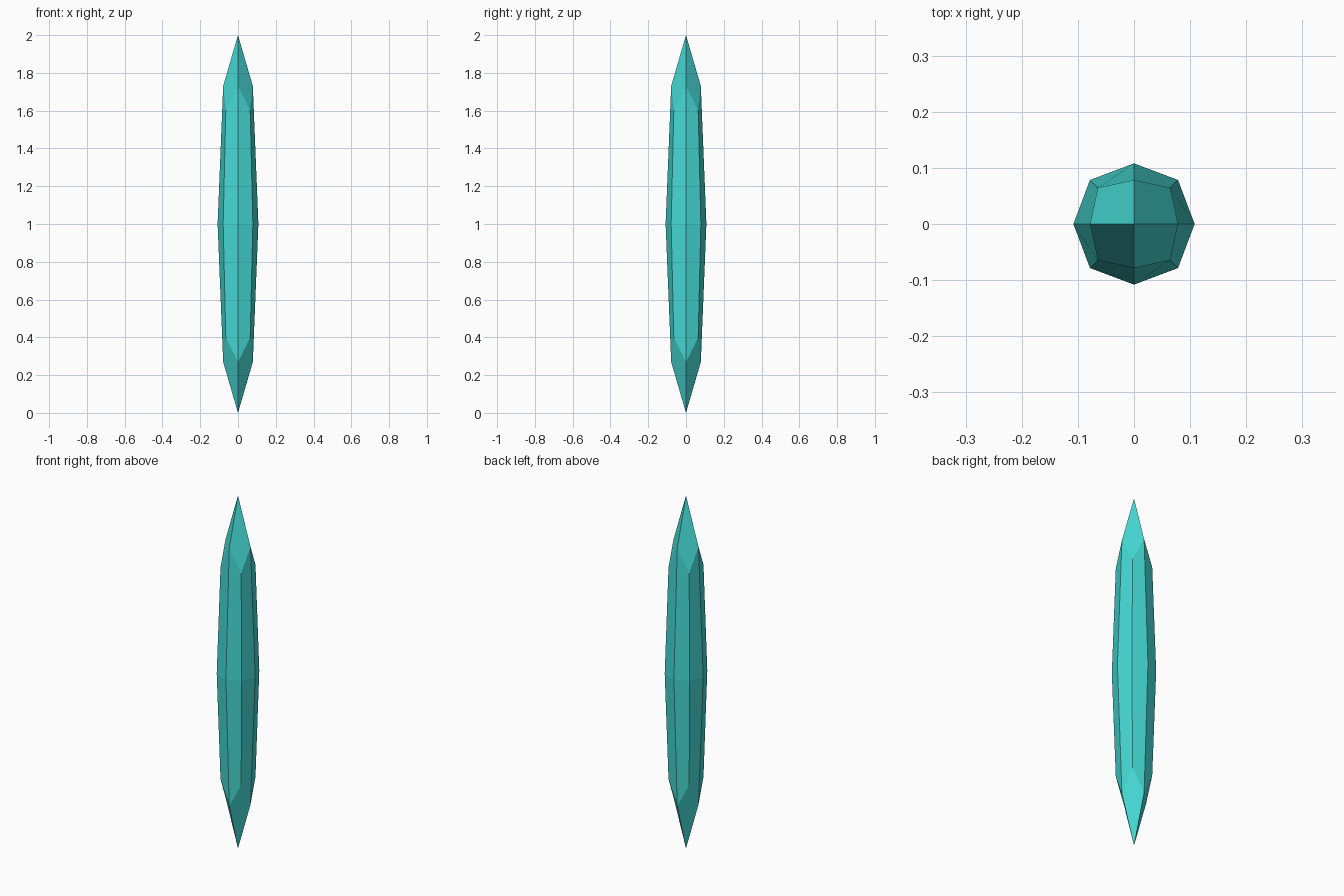
import bpy, bmesh
from math import sin, cos, pi, sqrt

if "Cube" in bpy.data.objects:
    bpy.data.objects.remove(bpy.data.objects["Cube"])

bm = bmesh.new()


def ring(axis_r, axis_z, diag, diag_z):
    """Eight points, alternating between axis corners and diagonal corners."""
    verts = []
    for i in range(8):
        r, z = (axis_r, axis_z) if i % 2 == 0 else (diag * sqrt(2), diag_z)
        a = i * pi / 4
        verts.append(bm.verts.new((r * cos(a), r * sin(a), z)))
    return verts


# Widest ring around the middle
girdle = ring(0.108, 1.0, 0.0785, 1.0)

# Upper and lower halves: tapering sides closed by a four-faced point
for s in (1, -1):
    shoulder = ring(0.0785, 1 + 0.73 * s, 0.0645, 1 + 0.6 * s)
    tip = bm.verts.new((0, 0, 1 + s))
    for i in range(8):
        j = (i + 1) % 8
        bm.faces.new((girdle[i], girdle[j], shoulder[j], shoulder[i]))
    for i in range(0, 8, 2):
        bm.faces.new((shoulder[i], shoulder[i + 1], shoulder[(i + 2) % 8], tip))

bmesh.ops.recalc_face_normals(bm, faces=bm.faces)
mesh = bpy.data.meshes.new("crystal_shard")
bm.to_mesh(mesh)
bm.free()

crystal = bpy.data.objects.new("crystal_shard", mesh)
bpy.context.collection.objects.link(crystal)

# Teal crystal colour
mat = bpy.data.materials.new("teal_crystal")
mat.diffuse_color = (0.06, 0.68, 0.65, 1)
mat.use_nodes = True
mat.node_tree.nodes["Principled BSDF"].inputs["Base Color"].default_value = mat.diffuse_color
mesh.materials.append(mat)
